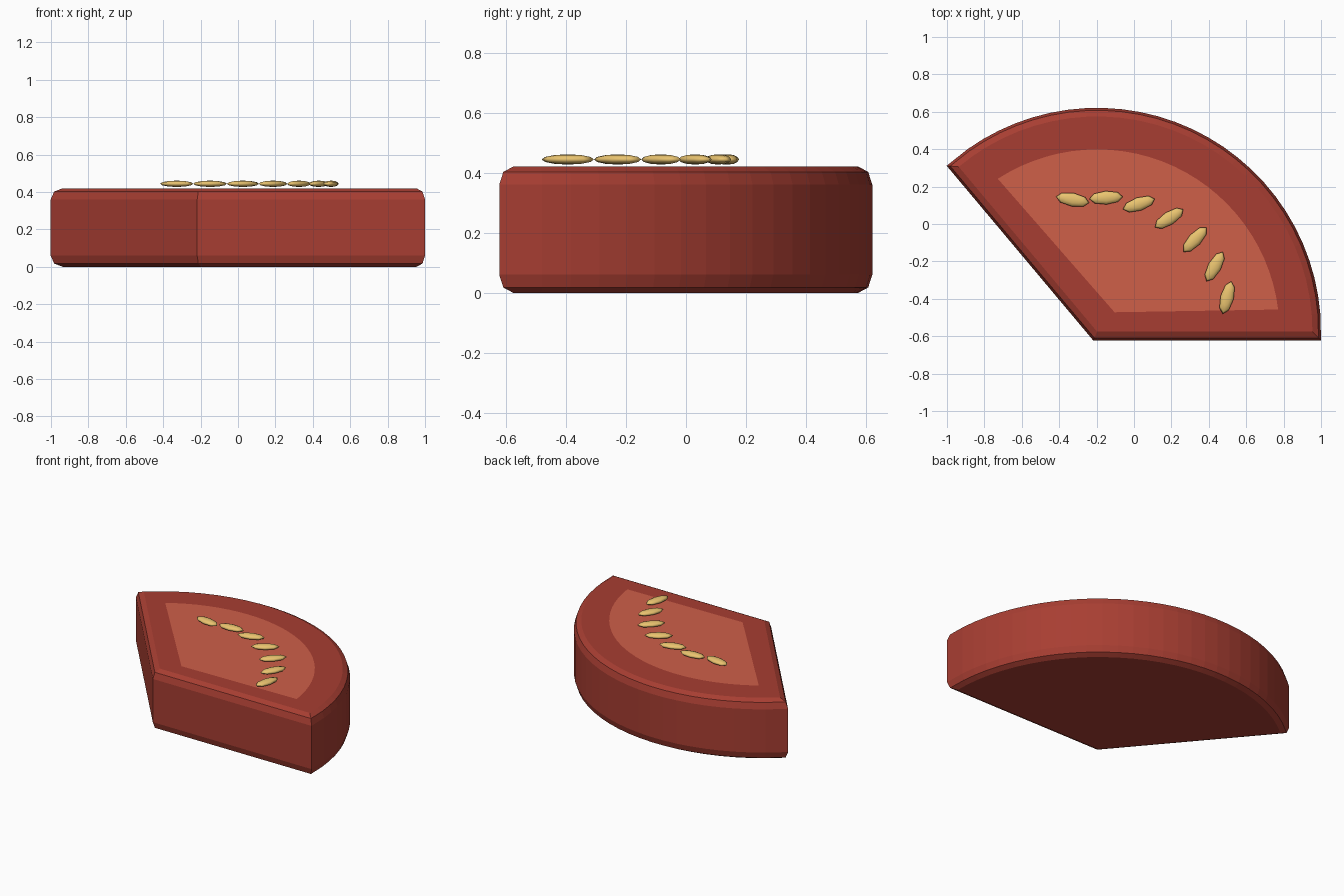
import bpy, bmesh
from math import sin, cos, radians

if "Cube" in bpy.data.objects:
    bpy.data.objects.remove(bpy.data.objects["Cube"])

CX, CY = -0.197, -0.576      # centre of the wedge arc
R, SWEEP, BEVEL = 1.151, radians(130), 0.046
TOP, BEVEL_Z, STEPS = 0.42, 0.06, 28


def material(name, rgb):
    m = bpy.data.materials.new(name)
    m.diffuse_color = (*rgb, 1)
    m.use_nodes = True
    m.node_tree.nodes["Principled BSDF"].inputs["Base Color"].default_value = m.diffuse_color
    return m


def finish(bm, name, mat, smooth=False):
    bmesh.ops.recalc_face_normals(bm, faces=bm.faces)
    for f in bm.faces:
        f.smooth = smooth
    me = bpy.data.meshes.new(name)
    bm.to_mesh(me)
    bm.free()
    me.materials.append(mat)
    ob = bpy.data.objects.new(name, me)
    bpy.context.collection.objects.link(ob)
    return ob


def polar(r, a):
    return CX + r * cos(a), CY + r * sin(a)


def sector(o):
    """Wedge outline pushed outwards by o, with mitred corners."""
    arc = [polar(R + o, SWEEP * i / STEPS) for i in range(STEPS + 1)]
    arc[0] = (arc[0][0], arc[0][1] - o)
    arc[-1] = (arc[-1][0] - o * sin(SWEEP), arc[-1][1] + o * cos(SWEEP))
    return [polar(-o / sin(SWEEP / 2), SWEEP / 2)] + arc


flesh = material("flesh_red", (0.39, 0.048, 0.032))
pulp = material("pulp_red", (0.62, 0.115, 0.066))
gold = material("seed_gold", (0.82, 0.55, 0.16))

# Wedge body with rounded rims, stacked from outline rings
half = [(BEVEL * cos(radians(t)), BEVEL_Z * (1 - sin(radians(t)))) for t in (90, 45, 0)]
profile = half + [(o, TOP - z) for o, z in reversed(half)]
bm = bmesh.new()
rings = [[bm.verts.new((x, y, z)) for x, y in sector(o)] for o, z in profile]
for a, b in zip(rings, rings[1:]):
    for i in range(len(a)):
        j = (i + 1) % len(a)
        bm.faces.new((a[i], a[j], b[j], b[i]))
bm.faces.new(rings[0])
bm.faces.new(rings[-1])
finish(bm, "wedge_body", flesh)

# Lighter inner panel lying on the top face
bm = bmesh.new()
outline = [(-0.104, -0.472)] + [
    polar(0.975, radians(7 + 116 * i / STEPS)) for i in range(STEPS + 1)]
face = bm.faces.new([bm.verts.new((x, y, TOP + 0.002)) for x, y in outline])
panel = finish(bm, "inner_panel", pulp)
if panel.data.polygons[0].normal.z < 0:
    panel.data.flip_normals()

# Seven flattened seeds fanned along an arc
for i in range(7):
    a = radians(14.7 + 14.3 * i)
    bm = bmesh.new()
    bmesh.ops.create_uvsphere(bm, u_segments=8, v_segments=6, radius=1)
    bmesh.ops.scale(bm, vec=(0.09, 0.036, 0.017), verts=bm.verts)
    seed = finish(bm, f"seed_{i + 1}", gold, smooth=True)
    seed.location = (*polar(0.718, a), 0.444)
    seed.rotation_euler.z = radians(90) - a
